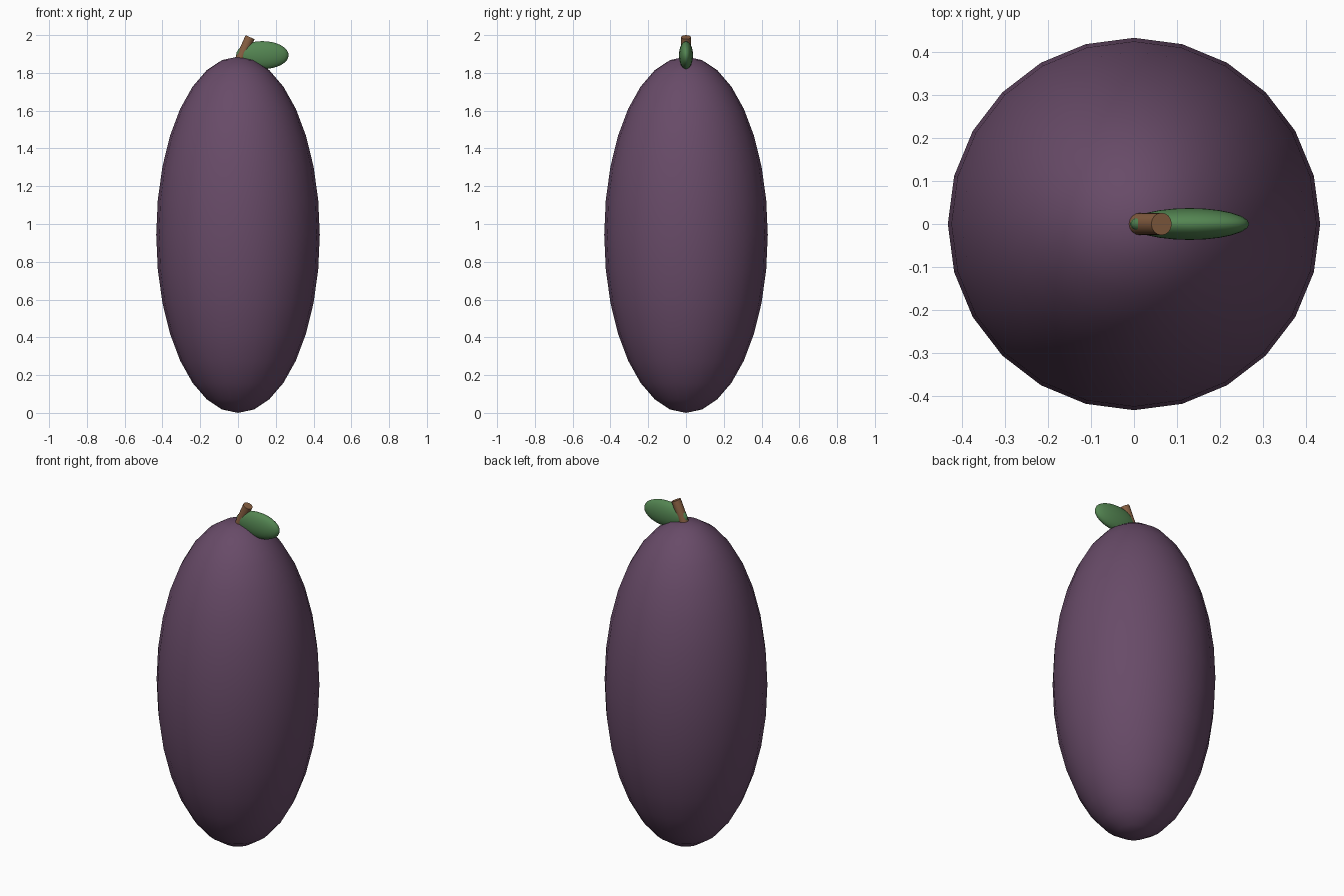
import bpy
import math
from mathutils import Vector

if "Cube" in bpy.data.objects:
    bpy.data.objects.remove(bpy.data.objects["Cube"])


def material(name, color):
    mat = bpy.data.materials.new(name)
    mat.diffuse_color = (*color, 1.0)
    mat.use_nodes = True
    mat.node_tree.nodes["Principled BSDF"].inputs["Base Color"].default_value = mat.diffuse_color
    return mat


PURPLE = material("plum_purple", (0.138, 0.070, 0.138))
GREEN = material("leaf_green", (0.088, 0.235, 0.084))
BROWN = material("stem_brown", (0.245, 0.115, 0.054))


def finish(name, mat, angle):
    obj = bpy.context.object
    obj.name = name
    obj.data.materials.append(mat)
    bpy.ops.object.transform_apply(location=False, rotation=True, scale=True)
    bpy.ops.object.shade_smooth_by_angle(angle=math.radians(angle))
    return obj


def ellipsoid(name, mat, center, radii, segments, rings):
    bpy.ops.mesh.primitive_uv_sphere_add(
        segments=segments, ring_count=rings, radius=1, location=center)
    bpy.context.object.scale = radii
    return finish(name, mat, 180)


# Tall fruit body
ellipsoid("fruit_body", PURPLE, (0, 0, 0.943), (0.433, 0.433, 0.943), 24, 16)

# Thick oval leaf lying to one side
ellipsoid("leaf", GREEN, (0.129, 0, 1.894), (0.139, 0.037, 0.074), 24, 16)

# Short stem leaning toward the leaf, its foot sunk into the body
tilt, length = 0.42, 0.15
top = Vector((0.064, 0, 1.989))
axis = Vector((math.sin(tilt), 0, math.cos(tilt)))
bpy.ops.mesh.primitive_cylinder_add(
    vertices=16, radius=0.026, depth=length,
    location=top - axis * length / 2, rotation=(0, tilt, 0))
finish("stem", BROWN, 40)
